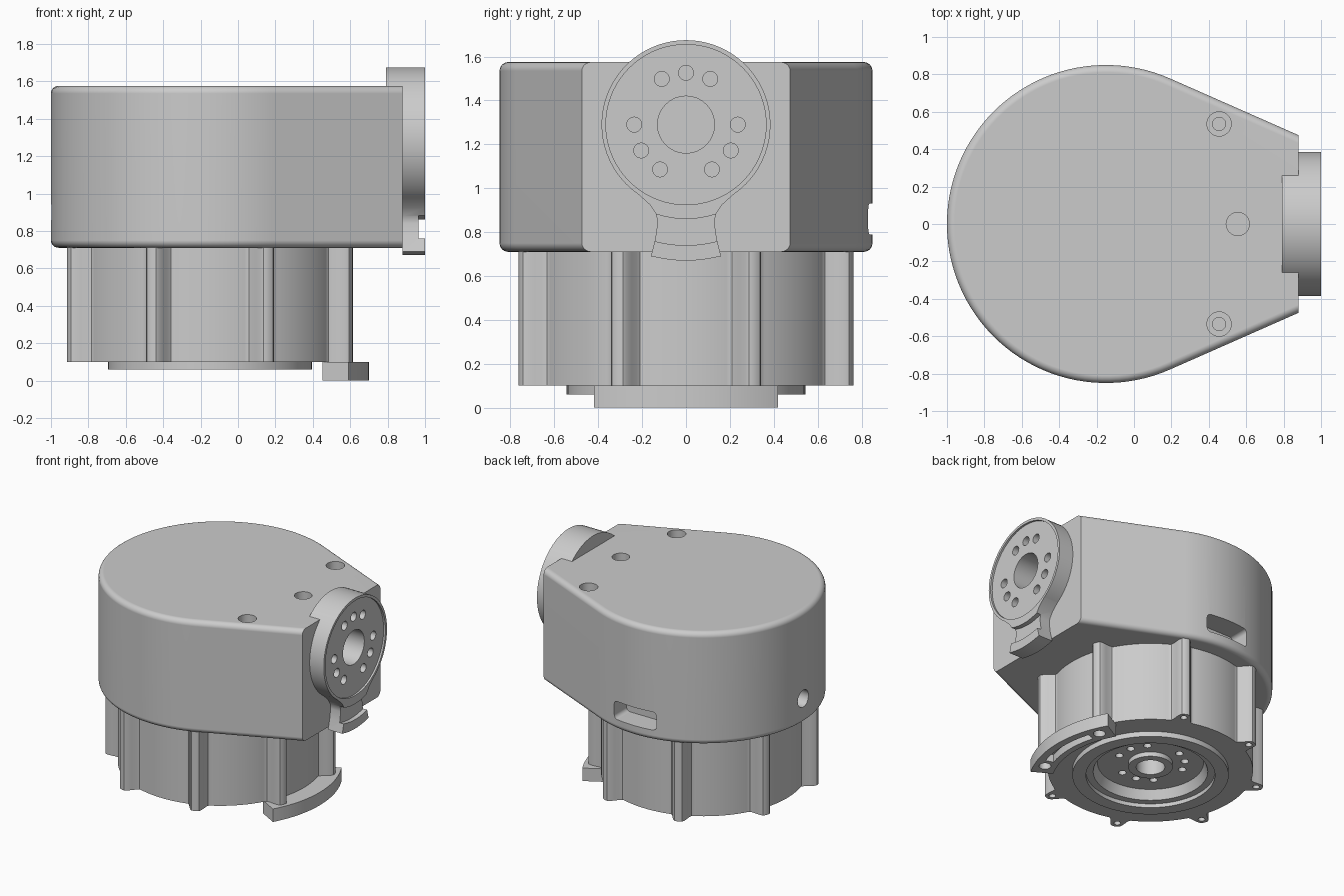
import bpy, bmesh
from math import sin, cos, pi, radians, sqrt, exp

if "Cube" in bpy.data.objects:
    bpy.data.objects.remove(bpy.data.objects["Cube"])

CX = -0.15      # motor axis in x
FZ = 1.29       # output flange axis height


# ---------- helpers ----------
def place(u, v, w, axis):
    return {'z': (u, v, w), 'x': (w, u, v), 'y': (u, w, v)}[axis]


def circle(cx, cy, r, n=32):
    return [(cx + r * cos(2 * pi * i / n), cy + r * sin(2 * pi * i / n)) for i in range(n)]


def prism(outline, w0, w1, axis='z'):
    return [[place(u, v, w, axis) for u, v in outline] for w in (w0, w1)]


def turned(cx, cy, steps, axis='z', n=72):
    """Stack of circles given as (radius, height)."""
    return [[place(u, v, w, axis) for u, v in circle(cx, cy, r, n)] for r, w in steps]


def sector(cx, cy, r0, r1, a0, a1, n=24):
    ang = [radians(a0 + (a1 - a0) * i / n) for i in range(n + 1)]
    return ([(cx + r1 * cos(a), cy + r1 * sin(a)) for a in ang] +
            [(cx + r0 * cos(a), cy + r0 * sin(a)) for a in reversed(ang)])


def build(name, parts):
    """Each part is a list of loops, skinned together and capped."""
    bm = bmesh.new()
    for loops in parts:
        rows = [[bm.verts.new(p) for p in lp] for lp in loops]
        n = len(rows[0])
        for a, b in zip(rows, rows[1:]):
            for i in range(n):
                j = (i + 1) % n
                bm.faces.new((a[i], a[j], b[j], b[i]))
        bm.faces.new(rows[0][::-1])
        bm.faces.new(rows[-1])
    bmesh.ops.recalc_face_normals(bm, faces=bm.faces)
    me = bpy.data.meshes.new(name)
    bm.to_mesh(me)
    bm.free()
    ob = bpy.data.objects.new(name, me)
    bpy.context.collection.objects.link(ob)
    return ob


def activate(ob):
    bpy.ops.object.select_all(action='DESELECT')
    ob.select_set(True)
    bpy.context.view_layer.objects.active = ob


def combine(ob, parts, op='DIFFERENCE'):
    tool = build("helper", parts)
    tool.hide_render = True
    activate(ob)
    m = ob.modifiers.new("combine", 'BOOLEAN')
    m.operation, m.solver, m.object, m.use_self = op, 'EXACT', tool, True
    bpy.ops.object.modifier_apply(modifier=m.name)
    bpy.data.objects.remove(tool)


def polar(deg, r):
    return r * cos(radians(deg)), r * sin(radians(deg))


BOLT_ANGLES = (90, 62, 118, 0, 180, -30, 210, -60, 240)


# ---------- teardrop housing ----------
def teardrop(o):
    """Teardrop outline inset by o, cut flat at x = 0.88."""
    r, t, n = 0.85 - o, radians(66.2), 72
    pts = [(CX + r * cos(t + (2 * pi - 2 * t) * i / n),
            r * sin(t + (2 * pi - 2 * t) * i / n)) for i in range(n + 1)]
    y = (r - (0.88 - CX) * cos(t)) / sin(t)
    return pts + [(0.88, -y), (0.88, y)]


R = 0.04
quarter = [(R * (1 - sin(k * pi / 12)), R * (1 - cos(k * pi / 12))) for k in range(7)]
levels = [(o, 0.71 + h) for o, h in quarter] + [(o, 1.575 - h) for o, h in reversed(quarter)]
housing = build("housing", [[[(x, y, z) for x, y in teardrop(o)] for o, z in levels]])

# seat for the output flange
combine(housing, [turned(0, FZ, [(0.385, 0.79), (0.385, 1.2)], 'x')])

# screw holes, centre hole, cable slot and rear hole
cuts = [prism(circle(0.555, 0, 0.062), 1.42, 1.7),
        prism(circle(0, 0.90, 0.065), -1.1, -0.88, 'x'),
        prism(circle(0, FZ, 0.13), 0.68, 0.85, 'x')]
for s in (-1, 1):
    cuts.append(turned(0.455, s * 0.535, [(0.035, 1.3), (0.035, 1.49), (0.065, 1.49), (0.065, 1.7)], n=32))
slot = []
for cx, cy, a in ((0.0, 0.90, 0), (-0.30, 0.90, 90), (-0.30, 0.82, 180), (0.0, 0.82, 270)):
    for k in range(5):
        dx, dy = polar(a + 22.5 * k, 0.03)
        slot.append((cx + dx, cy + dy))
cuts.append(prism(slot, 0.68, 1.0, 'y'))
combine(housing, cuts)

# ---------- output flange with tail ----------
flange = build("output_flange", [turned(0, FZ, [(0.385, 0.79), (0.385, 1.0)], 'x')])
side = [(0.32, 1.10), (0.28, 1.03), (0.22, 0.975), (0.165, 0.925), (0.135, 0.88),
        (0.13, 0.84), (0.14, 0.77), (0.16, 0.69)]
arc = [(0.62 * sin(radians(15 - 30 * i / 12)), FZ - 0.62 * cos(radians(15 - 30 * i / 12)))
       for i in range(1, 12)]
tail = side + arc + [(-y, z) for y, z in reversed(side)]
combine(flange, [prism(tail, 0.88, 1.0, 'x')], 'UNION')
# groove across the tail
combine(flange, [prism(sector(0, FZ, 0.43, 0.55, -120, -60), 0.965, 1.1, 'x')])
# recessed face, bore and bolt holes
combine(flange, [turned(0, FZ, [(0.365, 0.985), (0.365, 1.1)], 'x')])
holes = [prism(circle(0, FZ, 0.13), 0.7, 1.1, 'x')]
for a in BOLT_ANGLES:
    u, v = polar(a, 0.236)
    holes.append(prism(circle(u, FZ + v, 0.034, 20), 0.85, 1.1, 'x'))
combine(flange, holes)

# ---------- fluted motor body: eight screw ridges round a drum ----------
drum = []
for i in range(384):
    deg = 360 * i / 384
    d = (deg % 45) - 22.5
    r = 0.715 + 0.105 * exp(-(d / 4.2) ** 4)
    u, v = polar(deg, r)
    drum.append((CX + u, v))
body = build("motor_body", [prism(drum, 0.10, 0.73)])
combine(body, [turned(CX, 0, [(0.545, 0.06), (0.545, 0.2)])], 'UNION')
# stepped recess in the underside
combine(body, [turned(CX, 0, [(0.45, 0.0), (0.45, 0.09), (0.40, 0.09), (0.37, 0.16)])])
cuts = [prism(circle(CX, 0, 0.10), 0.0, 0.28)]
for k in range(8):
    u, v = polar(22.5 + 45 * k, 0.772)
    cuts.append(prism(circle(CX + u, v, 0.024, 16), 0.0, 0.2))
for a in BOLT_ANGLES:
    u, v = polar(a + 45, 0.24)
    cuts.append(prism(circle(CX + u, v, 0.028, 16), 0.1, 0.25))
combine(body, cuts)

# raised collar in the recess
collar = build("bottom_collar", [turned(CX, 0, [(0.155, 0.125), (0.155, 0.165)])])
combine(collar, [prism(circle(CX, 0, 0.10, 48), 0.0, 0.3)])

# ---------- curved stop tab under the body ----------
tab = build("stop_tab", [prism(sector(CX, 0, 0.69, 0.85, -29.5, 29.5), 0.0, 0.10)])
cuts = [prism(sector(CX, 0, 0.735, 0.795, -17, 17), -0.1, 0.06)]
for s in (-1, 1):
    u, v = polar(s * 22.5, 0.772)
    cuts.append(prism(circle(CX + u, v, 0.042, 24), -0.1, 0.06))
combine(tab, cuts)

# ---------- shading ----------
for ob in (housing, flange, body, collar, tab):
    activate(ob)
    bpy.ops.object.shade_smooth_by_angle(angle=radians(30))
    ob.modifiers.new("weighted", 'WEIGHTED_NORMAL').keep_sharp = True
